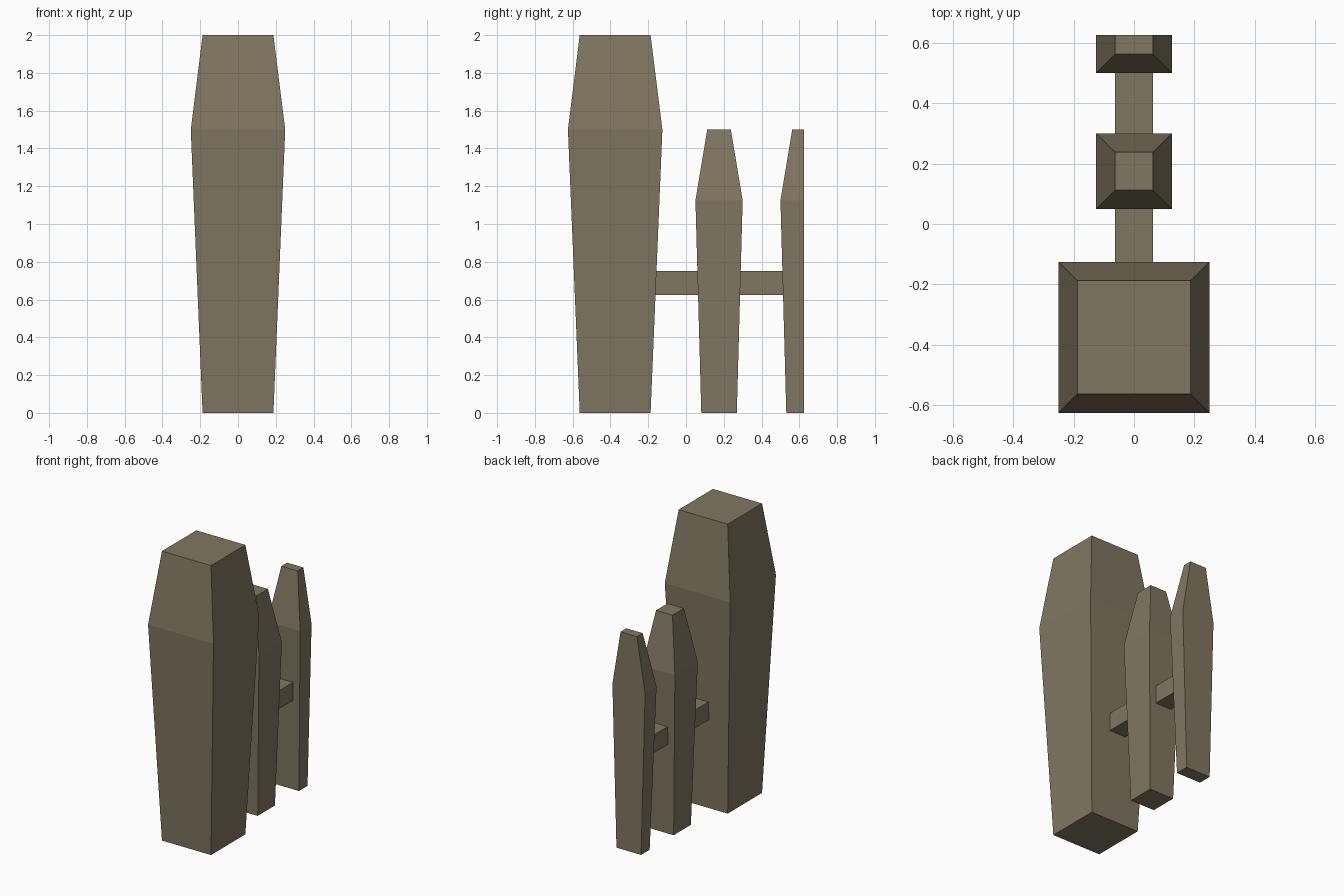
import bpy
import bmesh

cube = bpy.data.objects.get("Cube")
if cube:
    bpy.data.objects.remove(cube, do_unlink=True)

# Weathered wood colour
wood = bpy.data.materials.new("weathered_wood")
wood.use_nodes = True
color = (0.22, 0.185, 0.12, 1)
wood.diffuse_color = color
wood.node_tree.nodes["Principled BSDF"].inputs["Base Color"].default_value = color


def loft(name, rings):
    """Closed solid through rectangular rings (half width, front y, back y, z)."""
    bm = bmesh.new()
    loops = [[bm.verts.new(p) for p in ((-w, f, z), (w, f, z), (w, b, z), (-w, b, z))]
             for w, f, b, z in rings]
    bm.faces.new(loops[0][::-1])
    bm.faces.new(loops[-1])
    for low, high in zip(loops, loops[1:]):
        for i in range(4):
            j = (i + 1) % 4
            bm.faces.new((low[i], low[j], high[j], high[i]))
    mesh = bpy.data.meshes.new(name)
    bm.to_mesh(mesh)
    bm.free()
    mesh.materials.append(wood)
    obj = bpy.data.objects.new(name, mesh)
    bpy.context.collection.objects.link(obj)
    return obj


def post(name, y, profile, halved=False):
    """Square tapered post; a halved one has a flat back on its centre line."""
    loft(name, [(r, y - r, y if halved else y + r, z) for r, z in profile])


# Posts as (half width, height) profiles
tall = [(0.1875, 0), (0.25, 1.5), (0.1875, 2)]
short = [(0.094, 0), (0.125, 1.125), (0.0625, 1.5)]
post("main_post", -0.375, tall)
post("middle_post", 0.175, short)
post("back_half_post", 0.625, short, halved=True)

# Rails joining the posts, with ends buried in them
for name, front, back in (("front_rail", -0.2, 0.1), ("back_rail", 0.25, 0.56)):
    loft(name, [(0.0625, front, back, z) for z in (0.625, 0.75)])
